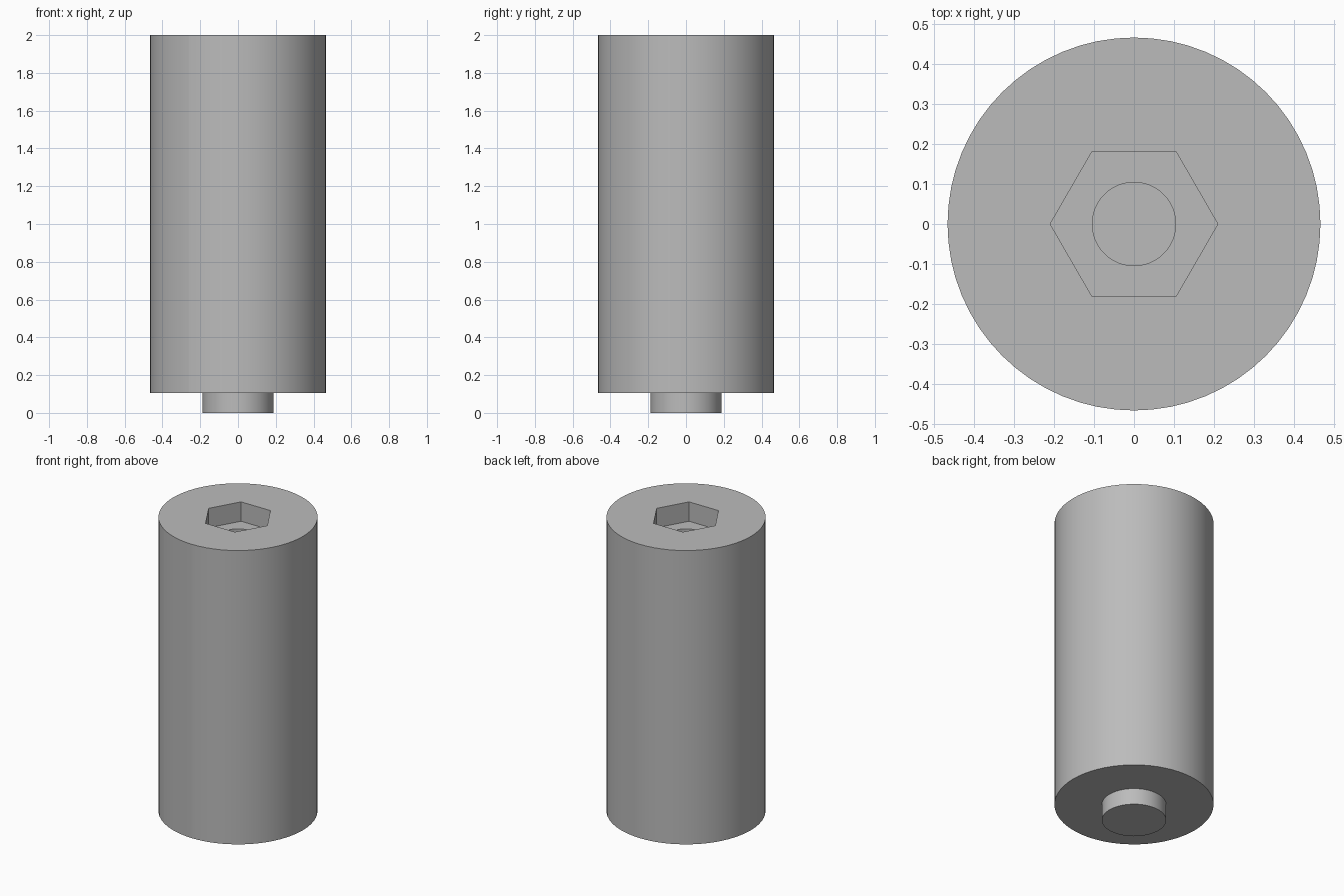
import bpy
import bmesh
from math import cos, sin, tau, radians

if "Cube" in bpy.data.objects:
    bpy.data.objects.remove(bpy.data.objects["Cube"])

HOLE, BOSS, BODY, HEX = 0.104, 0.188, 0.465, 0.209
SHOULDER, TOP = 0.105, 2.0
POCKET_FLOOR = TOP - 0.125
SIDES = 64

bm = bmesh.new()


def ring(radius, z, sides=SIDES):
    """Closed loop of edges around the axis."""
    verts = [bm.verts.new((radius * cos(tau * i / sides), radius * sin(tau * i / sides), z))
             for i in range(sides)]
    return [bm.edges.new((verts[i - 1], verts[i])) for i in range(sides)]


def bridge(a, b):
    bmesh.ops.bridge_loops(bm, edges=a + b)


def fill_between(a, b):
    bmesh.ops.triangle_fill(bm, edges=a + b, use_beauty=True)


# Turned surfaces: bore, boss, shoulder and outer wall
profile = [(HOLE, POCKET_FLOOR), (HOLE, 0), (BOSS, 0),
           (BOSS, SHOULDER), (BODY, SHOULDER), (BODY, TOP)]
rings = [ring(r, z) for r, z in profile]
for lower, upper in zip(rings, rings[1:]):
    bridge(lower, upper)

# Hexagonal pocket with its floor, and the top face around it
hex_floor, hex_rim = ring(HEX, POCKET_FLOOR, 6), ring(HEX, TOP, 6)
bridge(hex_floor, hex_rim)
fill_between(hex_floor, rings[0])
fill_between(hex_rim, rings[-1])

bmesh.ops.recalc_face_normals(bm, faces=bm.faces)
mesh = bpy.data.meshes.new("spacer_body")
bm.to_mesh(mesh)
bm.free()

spacer = bpy.data.objects.new("spacer_body", mesh)
bpy.context.collection.objects.link(spacer)

# Plain grey finish
grey = bpy.data.materials.new("plain grey")
grey.use_nodes = True
colour = (0.5, 0.5, 0.5, 1)
grey.diffuse_color = colour
grey.node_tree.nodes["Principled BSDF"].inputs["Base Color"].default_value = colour
mesh.materials.append(grey)

# Smooth round walls with crisp rims
bpy.ops.object.select_all(action="DESELECT")
spacer.select_set(True)
bpy.context.view_layer.objects.active = spacer
bpy.ops.object.shade_smooth_by_angle(angle=radians(30))
